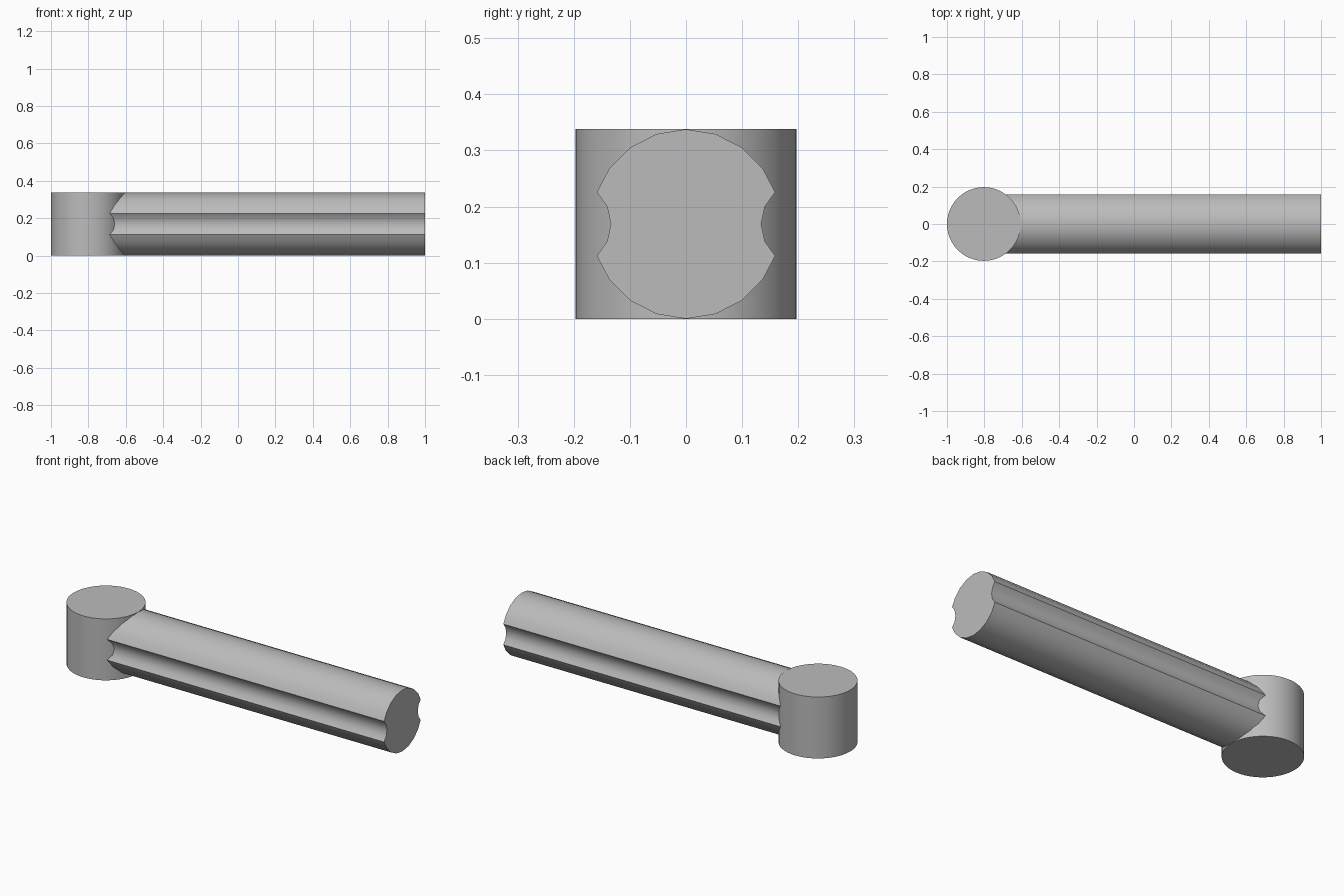
import bpy, bmesh
from math import sin, cos, radians

cube = bpy.data.objects.get("Cube")
if cube:
    bpy.data.objects.remove(cube, do_unlink=True)

HEIGHT = 0.338
MID = HEIGHT / 2

grey = bpy.data.materials.new("plain_grey")
grey.use_nodes = True
colour = (0.5, 0.5, 0.5, 1)
grey.diffuse_color = colour
grey.node_tree.nodes["Principled BSDF"].inputs["Base Color"].default_value = colour


def extrude_profile(name, points, offset):
    """Sweep a closed planar profile along an offset into a smooth-shaded solid."""
    bm = bmesh.new()
    face = bm.faces.new([bm.verts.new(p) for p in points])
    result = bmesh.ops.extrude_face_region(bm, geom=[face], use_keep_orig=True)
    moved = [v for v in result["geom"] if isinstance(v, bmesh.types.BMVert)]
    bmesh.ops.translate(bm, verts=moved, vec=offset)
    bmesh.ops.recalc_face_normals(bm, faces=bm.faces)
    mesh = bpy.data.meshes.new(name)
    bm.to_mesh(mesh)
    bm.free()
    mesh.materials.append(grey)
    obj = bpy.data.objects.new(name, mesh)
    bpy.context.collection.objects.link(obj)
    bpy.ops.object.select_all(action="DESELECT")
    obj.select_set(True)
    bpy.context.view_layer.objects.active = obj
    bpy.ops.object.shade_smooth_by_angle(angle=radians(30))
    return obj


# Upright round post at the end
post_radius, post_x = 0.197, -0.803
ring = [radians(i * 360 / 48) for i in range(48)]
extrude_profile("end_post",
                [(post_x + post_radius * cos(a), post_radius * sin(a), 0) for a in ring],
                (0, 0, HEIGHT))

# Right half of the bar profile: round top, scooped groove, round bottom
arm_radius, groove_radius, groove_y = 0.1688, 0.0775, 0.2115
half = [(arm_radius * sin(radians(a)), arm_radius * cos(radians(a)))
        for a in (0, 18, 36, 54, 70.3)]
half += [(groove_y - groove_radius * cos(radians(a)), groove_radius * sin(radians(a)))
         for a in (23.6, 0, -23.6)]
half += [(arm_radius * sin(radians(a)), arm_radius * cos(radians(a)))
         for a in (109.7, 126, 144, 162, 180)]

# Mirror it and sweep the grooved bar out of the post
profile = half + [(-y, z) for y, z in reversed(half[1:-1])]
start_x = -0.71
extrude_profile("grooved_bar",
                [(start_x, y, MID + z) for y, z in profile],
                (1 - start_x, 0, 0))
